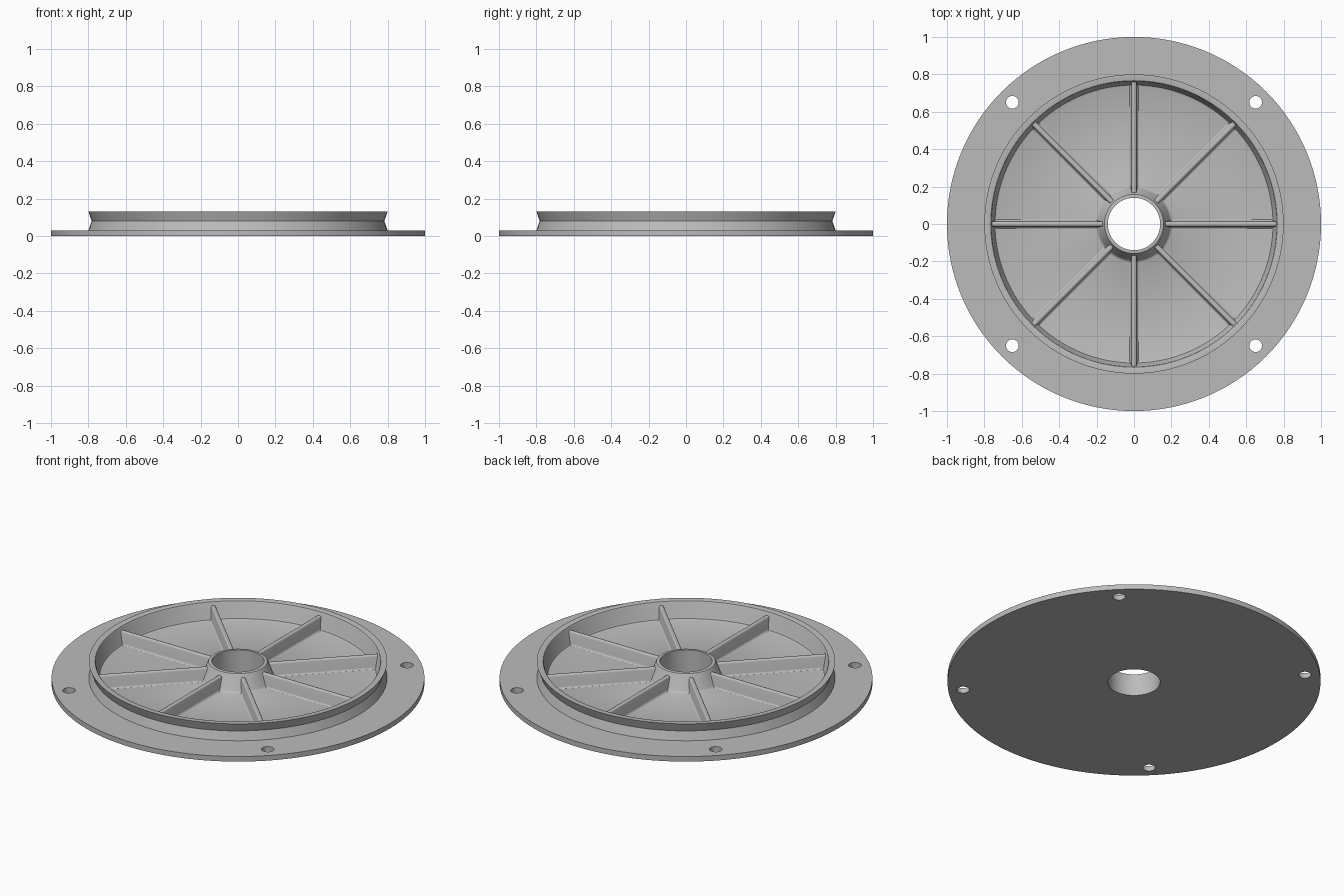
import bpy, bmesh, math
from mathutils import Matrix, Vector

cube = bpy.data.objects.get("Cube")
if cube:
    bpy.data.objects.remove(cube, do_unlink=True)

grey = bpy.data.materials.new("light_grey")
grey.use_nodes = True
colour = (0.5, 0.5, 0.5, 1)
grey.diffuse_color = colour
grey.node_tree.nodes["Principled BSDF"].inputs["Base Color"].default_value = colour

FLOOR, TOP, RIB_TOP = 0.03, 0.13, 0.108


def finish(bm, name):
    bmesh.ops.recalc_face_normals(bm, faces=bm.faces)
    mesh = bpy.data.meshes.new(name)
    bm.to_mesh(mesh)
    bm.free()
    mesh.materials.append(grey)
    obj = bpy.data.objects.new(name, mesh)
    bpy.context.collection.objects.link(obj)
    return obj


def smooth(obj, angle):
    bpy.ops.object.select_all(action="DESELECT")
    obj.select_set(True)
    bpy.context.view_layer.objects.active = obj
    bpy.ops.object.shade_smooth_by_angle(angle=math.radians(angle))


def lathe(name, profile, steps=128):
    bm = bmesh.new()
    verts = [bm.verts.new((r, 0, z)) for r, z in profile]
    edges = [bm.edges.new((a, b)) for a, b in zip(verts, verts[1:] + verts[:1])]
    bmesh.ops.spin(bm, geom=verts + edges, cent=(0, 0, 0), axis=(0, 0, 1),
                   angle=math.tau, steps=steps, use_merge=True)
    bmesh.ops.remove_doubles(bm, verts=bm.verts, dist=1e-5)
    return finish(bm, name)


# Flanged disc with grooved rim, recessed floor and conical hub
disc = lathe("flanged_disc", [
    (0.14, 0), (1, 0), (1, FLOOR),
    (0.8, FLOOR), (0.782, 0.08), (0.8, TOP),
    (0.772, TOP), (0.766, 0.128), (0.762, 0.122),
    (0.748, 0.042), (0.743, 0.034), (0.733, FLOOR),
    (0.206, FLOOR), (0.198, 0.034), (0.192, 0.042),
    (0.162, 0.122), (0.158, 0.128), (0.152, TOP), (0.14, TOP)])

# Four bolt holes through the flange
bm = bmesh.new()
for i in range(4):
    spot = Matrix.Rotation(math.radians(45 + 90 * i), 4, "Z") @ Vector((0.92, 0, FLOOR / 2))
    bmesh.ops.create_cone(bm, cap_ends=True, segments=32, radius1=0.034, radius2=0.034,
                          depth=0.2, matrix=Matrix.Translation(spot))
cutter = finish(bm, "bolt_hole_cutter")
cutter.hide_render = True
cut = disc.modifiers.new("bolt_holes", "BOOLEAN")
cut.operation = "DIFFERENCE"
cut.solver = "EXACT"
cut.object = cutter
bpy.context.view_layer.objects.active = disc
bpy.ops.object.modifier_apply(modifier=cut.name)
bpy.data.objects.remove(cutter, do_unlink=True)
smooth(disc, 32)

# Eight drafted ribs with rounded tops and small foot fillets
half = [(0.025, FLOOR - 0.005), (0.025, FLOOR), (0.019, 0.033), (0.016, 0.04),
        (0.013, RIB_TOP - 0.008), (0.01, RIB_TOP - 0.002), (0.006, RIB_TOP)]
section = half + [(-y, z) for y, z in reversed(half)]
for i in range(8):
    bm = bmesh.new()
    inner, outer = [[bm.verts.new((r, y, z)) for y, z in section] for r in (0.155, 0.77)]
    bm.faces.new(inner)
    bm.faces.new(outer)
    n = len(section)
    for k in range(n):
        j = (k + 1) % n
        bm.faces.new((inner[k], inner[j], outer[j], outer[k]))
    bm.transform(Matrix.Rotation(math.tau * i / 8, 4, "Z"))
    smooth(finish(bm, f"rib_{i + 1}"), 50)
